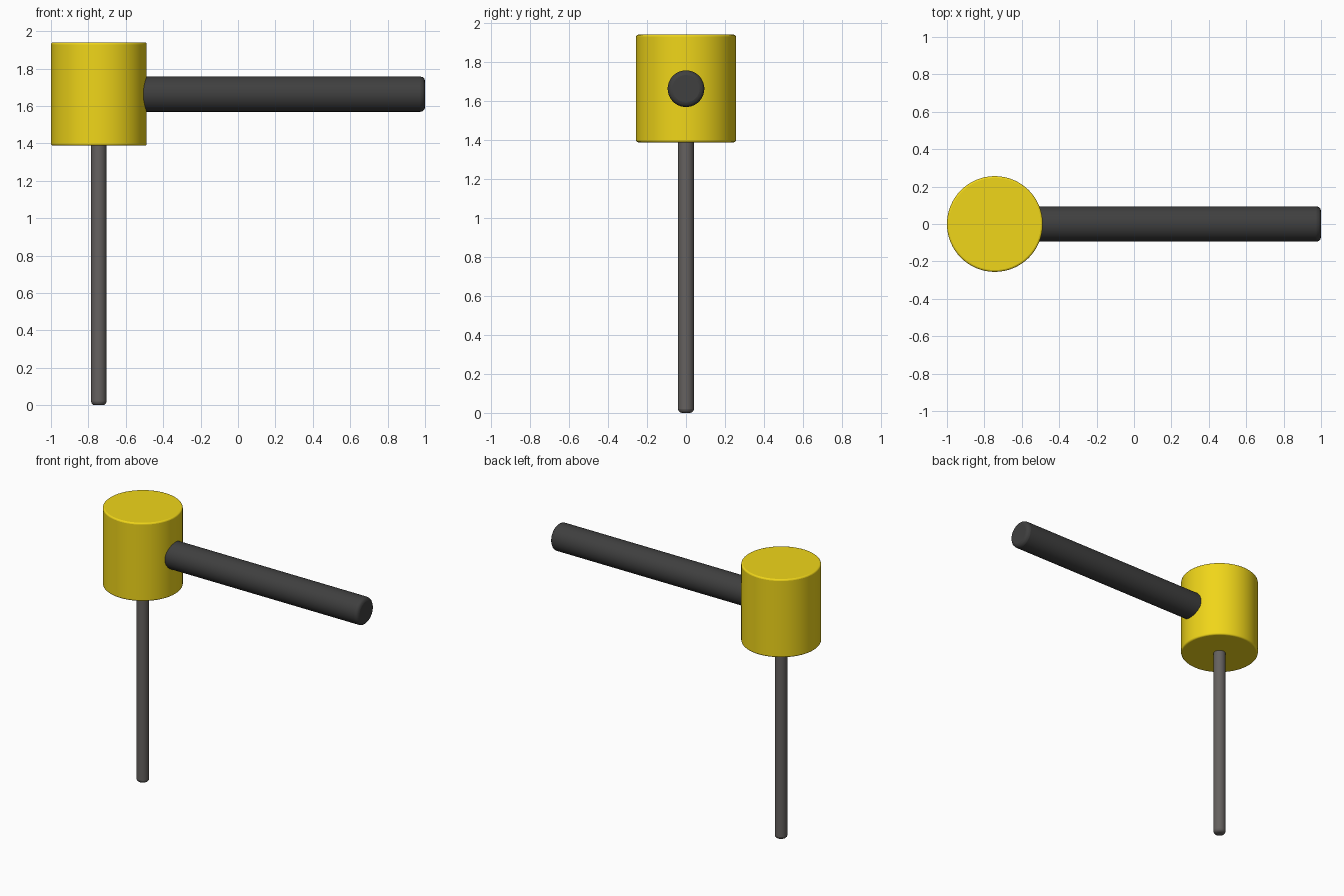
import bpy
from math import pi, radians

if "Cube" in bpy.data.objects:
    bpy.data.objects.remove(bpy.data.objects["Cube"])


def material(name, rgb):
    mat = bpy.data.materials.new(name)
    mat.diffuse_color = (*rgb, 1)
    mat.use_nodes = True
    mat.node_tree.nodes["Principled BSDF"].inputs["Base Color"].default_value = mat.diffuse_color
    return mat


def rod(name, radius, start, end, axis, bevel, mat, sides=64):
    """Cylinder between two points along X or Z with rounded rims."""
    mid = [(a + b) / 2 for a, b in zip(start, end)]
    length = sum(abs(b - a) for a, b in zip(start, end))
    rot = (0, pi / 2, 0) if axis == 'X' else (0, 0, 0)
    bpy.ops.mesh.primitive_cylinder_add(vertices=sides, radius=radius, depth=length,
                                        location=mid, rotation=rot)
    obj = bpy.context.object
    obj.name = name
    mod = obj.modifiers.new("rim", 'BEVEL')
    mod.width = bevel
    mod.segments = 3
    mod.limit_method = 'ANGLE'
    mod.angle_limit = radians(40)
    obj.data.materials.append(mat)
    bpy.ops.object.shade_smooth_by_angle(angle=radians(35))
    return obj


yellow = material("yellow_paint", (0.87, 0.67, 0.01))
black = material("dark_rubber", (0.05, 0.05, 0.05))
steel = material("steel", (0.13, 0.12, 0.115))

X = -0.744  # vertical axis of head and shaft

# Drum-shaped head
rod("head", 0.256, (X, 0, 1.388), (X, 0, 1.94), 'Z', 0.01, yellow)
# Side grip, its inner end sunk into the head
rod("handle", 0.094, (-0.55, 0, 1.663), (1.0, 0, 1.663), 'X', 0.024, black)
# Thin shaft reaching the ground
rod("shaft", 0.041, (X, 0, 0), (X, 0, 1.42), 'Z', 0.02, steel)
